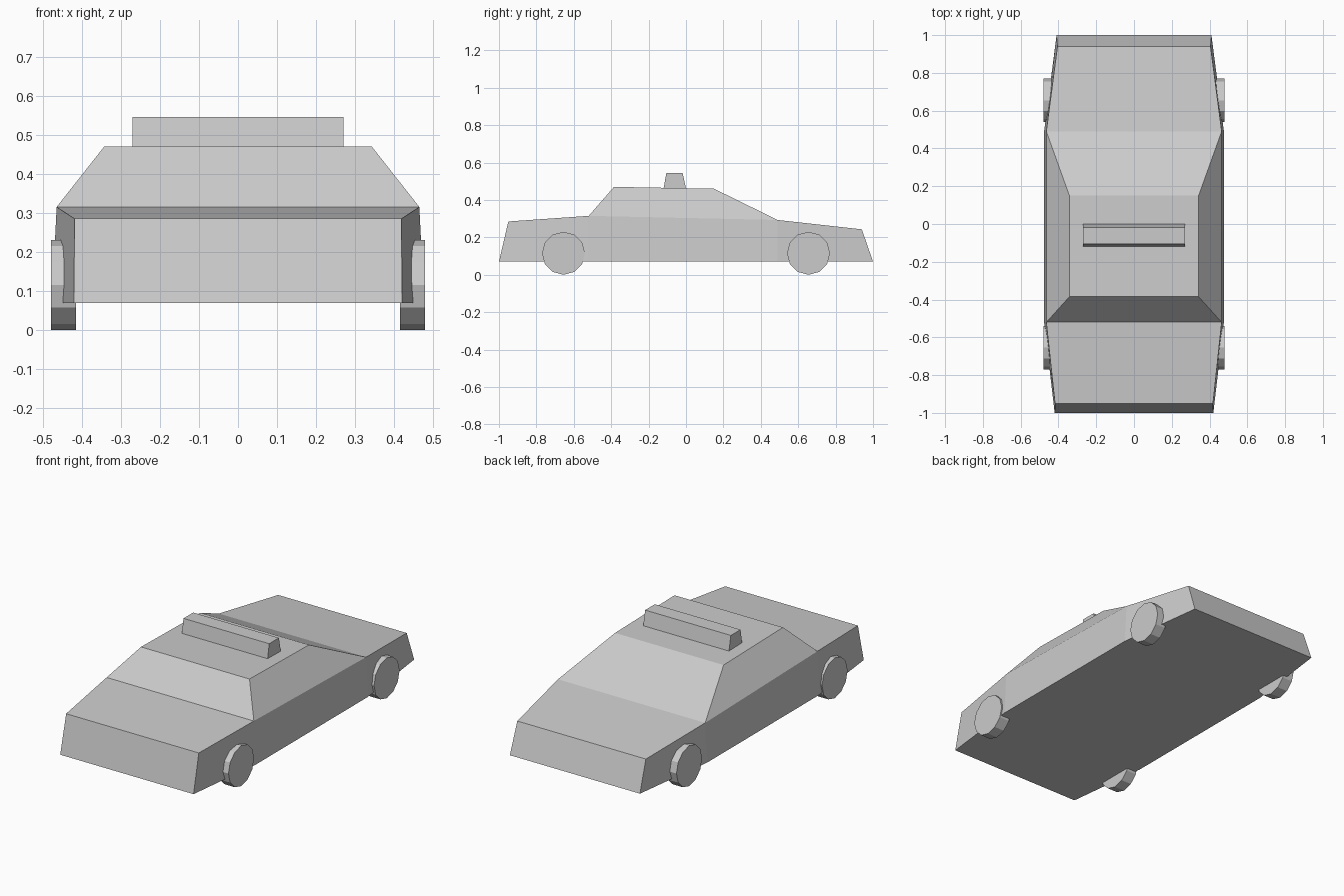
import bpy, bmesh, math

if "Cube" in bpy.data.objects:
    bpy.data.objects.remove(bpy.data.objects["Cube"])


def make_object(name, bm):
    bmesh.ops.recalc_face_normals(bm, faces=bm.faces)
    mesh = bpy.data.meshes.new(name)
    bm.to_mesh(mesh)
    bm.free()
    obj = bpy.data.objects.new(name, mesh)
    bpy.context.collection.objects.link(obj)
    return obj


def ring(bm, w0, y0, z0, w1, y1, z1):
    """Four corners of a cross-section: lower left/right, upper right/left."""
    return [bm.verts.new(p) for p in
            ((-w0, y0, z0), (w0, y0, z0), (w1, y1, z1), (-w1, y1, z1))]


def bridge(bm, a, b, sides):
    for i in sides:
        j = (i + 1) % 4
        bm.faces.new((a[i], a[j], b[j], b[i]))


# Body: four cross-sections from nose to tail, with the cabin on the middle one
bm = bmesh.new()
sections = [
    (0.42, -1.00, 0.07, 0.418, -0.95, 0.285),
    (0.476, -0.52, 0.07, 0.464, -0.52, 0.315),
    (0.476, 0.49, 0.07, 0.464, 0.49, 0.293),
    (0.41, 1.00, 0.07, 0.405, 0.94, 0.243),
]
rings = [ring(bm, *s) for s in sections]
for i in range(3):
    bridge(bm, rings[i], rings[i + 1], (0, 1, 3) if i == 1 else range(4))
bm.faces.new(rings[0])
bm.faces.new(rings[-1])

# Cabin: roof panel joined to the beltline
belt = [rings[1][3], rings[1][2], rings[2][2], rings[2][3]]
roof = [bm.verts.new(p) for p in
        ((-0.342, -0.385, 0.47), (0.342, -0.385, 0.47),
         (0.342, 0.15, 0.46), (-0.342, 0.15, 0.46))]
bridge(bm, belt, roof, range(4))
bm.faces.new(roof)
make_object("car_body", bm)

# Roof bar: a tapered strip across the roof
bm = bmesh.new()
front = ring(bm, 0.27, -0.12, 0.46, 0.27, -0.105, 0.545)
back = ring(bm, 0.27, 0.0, 0.46, 0.27, -0.018, 0.545)
bridge(bm, front, back, range(4))
bm.faces.new(front)
bm.faces.new(back)
make_object("roof_bar", bm)

# Wheels: twelve-sided discs
for end, y in (("front", -0.655), ("rear", 0.655)):
    for side, sx in (("left", -1), ("right", 1)):
        bpy.ops.mesh.primitive_cylinder_add(
            vertices=12, radius=0.115, depth=0.064,
            location=(sx * 0.447, y, 0.115), rotation=(0, math.pi / 2, 0))
        bpy.context.object.name = f"{end}_{side}_wheel"
